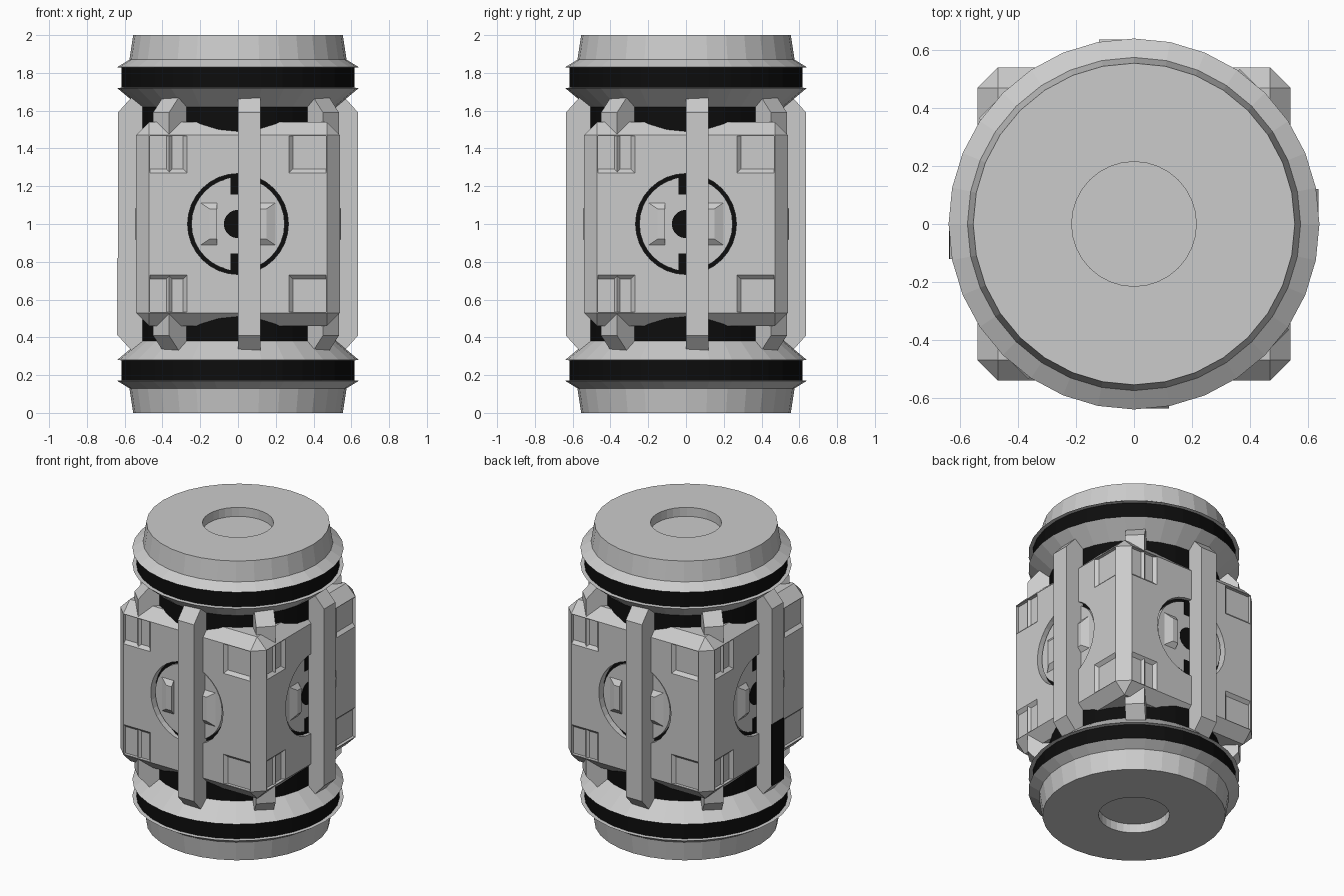
import bpy, bmesh
from math import pi, cos, sin
from mathutils import Matrix, Vector

if "Cube" in bpy.data.objects:
    bpy.data.objects.remove(bpy.data.objects["Cube"])

black = bpy.data.materials.new("black_rubber")
black.diffuse_color = (0.004, 0.004, 0.004, 1)
black.use_nodes = True
black.node_tree.nodes["Principled BSDF"].inputs["Base Color"].default_value = black.diffuse_color


def finish(name, bm, mat=None):
    bmesh.ops.recalc_face_normals(bm, faces=bm.faces)
    me = bpy.data.meshes.new(name)
    bm.to_mesh(me)
    bm.free()
    ob = bpy.data.objects.new(name, me)
    bpy.context.collection.objects.link(ob)
    if mat:
        me.materials.append(mat)
    return ob


def lathe(name, profile, mat=None, n=32):
    # closed solid of revolution; profile runs axis to axis
    bm = bmesh.new()
    rings = []
    for r, z in profile:
        rings.append([bm.verts.new((r * sin(2 * pi * i / n), r * cos(2 * pi * i / n), z)) for i in range(n)])
    for a, b in zip(rings, rings[1:]):
        for i in range(n):
            bm.faces.new((a[i], a[(i + 1) % n], b[(i + 1) % n], b[i]))
    bm.faces.new(rings[0])
    bm.faces.new(rings[-1])
    return finish(name, bm, mat)


def prism(bm, front, back, rot):
    # loft between two outlines of equal point count
    a = [bm.verts.new(rot @ Vector(p)) for p in front]
    b = [bm.verts.new(rot @ Vector(p)) for p in back]
    bm.faces.new(a)
    bm.faces.new(b[::-1])
    for i in range(len(a)):
        j = (i + 1) % len(a)
        bm.faces.new((a[i], b[i], b[j], a[j]))


def rect(x0, x1, z0, z1, y):
    return [(x0, y, z0), (x1, y, z0), (x1, y, z1), (x0, y, z1)]


def circle(r, y, n=32):
    return [(r * cos(2 * pi * i / n), y, 1 + r * sin(2 * pi * i / n)) for i in range(n)]


def spin(count):
    return [Matrix.Rotation(2 * pi * k / count, 4, 'Z') for k in range(count)]


# inner core, end caps and rubber bands
lathe("core", [(0.52, 0.3), (0.52, 1.7)], black)
cap = [(0.215, 0.06), (0.215, 0), (0.555, 0), (0.575, 0.13), (0.64, 0.17),
       (0.612, 0.172), (0.612, 0.278), (0.64, 0.28), (0.52, 0.38)]
band = [(0.6, 0.172), (0.616, 0.172), (0.616, 0.278), (0.6, 0.278)]
for end in ("bottom", "top"):
    flip = (lambda p: [(r, 2 - z) for r, z in p]) if end == "top" else (lambda p: p)
    lathe(end + "_cap", flip(cap))
    lathe(end + "_band", flip(band), black)

# bevelled square housing
bm = bmesh.new()
bmesh.ops.create_cube(bm, size=1, matrix=Matrix.Translation((0, 0, 1)) @ Matrix.Diagonal((1.08, 1.08, 1.08, 1)))
bmesh.ops.bevel(bm, geom=bm.edges[:], offset=0.07, segments=1, affect='EDGES')
housing = finish("housing", bm)

# cutters: round port and four sloped corner pockets per side
bm = bmesh.new()
for rot in spin(4):
    prism(bm, circle(0.267, -0.6), circle(0.267, -0.47), rot)
    for sx in (-1, 1):
        for sz in (-1, 1):
            def pocket(inner, y):
                return rect(sx * inner, sx * 0.467, 1 + sz * inner, 1 + sz * 0.467, y)
            prism(bm, pocket(0.25, -0.56), pocket(0.29, -0.52), rot)
cutter = finish("housing_cutter", bm)
cutter.hide_render = True
cutter.hide_viewport = True
mod = housing.modifiers.new("pockets", 'BOOLEAN')
mod.object = cutter
mod.operation = 'DIFFERENCE'
mod.solver = 'EXACT'

# port discs with black hub and slots, and raised side grips
floor, disc, marks, grips = (bmesh.new() for _ in range(4))
for rot in spin(4):
    prism(floor, circle(0.268, -0.49), circle(0.268, -0.46), rot)
    prism(disc, circle(0.247, -0.521), circle(0.247, -0.47), rot)
    prism(marks, circle(0.075, -0.523), circle(0.075, -0.5), rot)
    for s in (-1, 1):
        z = 1 + s * 0.205
        prism(marks, rect(-0.04, 0.04, z - 0.048, z + 0.048, -0.523), rect(-0.04, 0.04, z - 0.048, z + 0.048, -0.5), rot)
        prism(grips, rect(s * 0.11, s * 0.15, 0.92, 1.08, -0.545),
              rect(s * 0.11, s * 0.21, 0.88, 1.12, -0.515), rot)
finish("port_floors", floor, black)
finish("port_discs", disc)
finish("port_marks", marks, black)
finish("port_grips", grips)

# eight offset struts around the core
bm = bmesh.new()
side = [(0.48, 0.32), (0.555, 0.32), (0.636, 0.41), (0.636, 1.59), (0.555, 1.68), (0.48, 1.68)]
for rot in spin(8):
    prism(bm, [(0, -r, z) for r, z in side], [(0.12, -r, z) for r, z in side], rot)
finish("struts", bm)

# dark patch on the lower half of the left strut
bm = bmesh.new()
prism(bm, rect(0, 0.12, 0.41, 0.82, -0.639), rect(0, 0.12, 0.41, 0.82, -0.63), Matrix.Rotation(-pi / 2, 4, 'Z'))
finish("strut_patch", bm, black)
